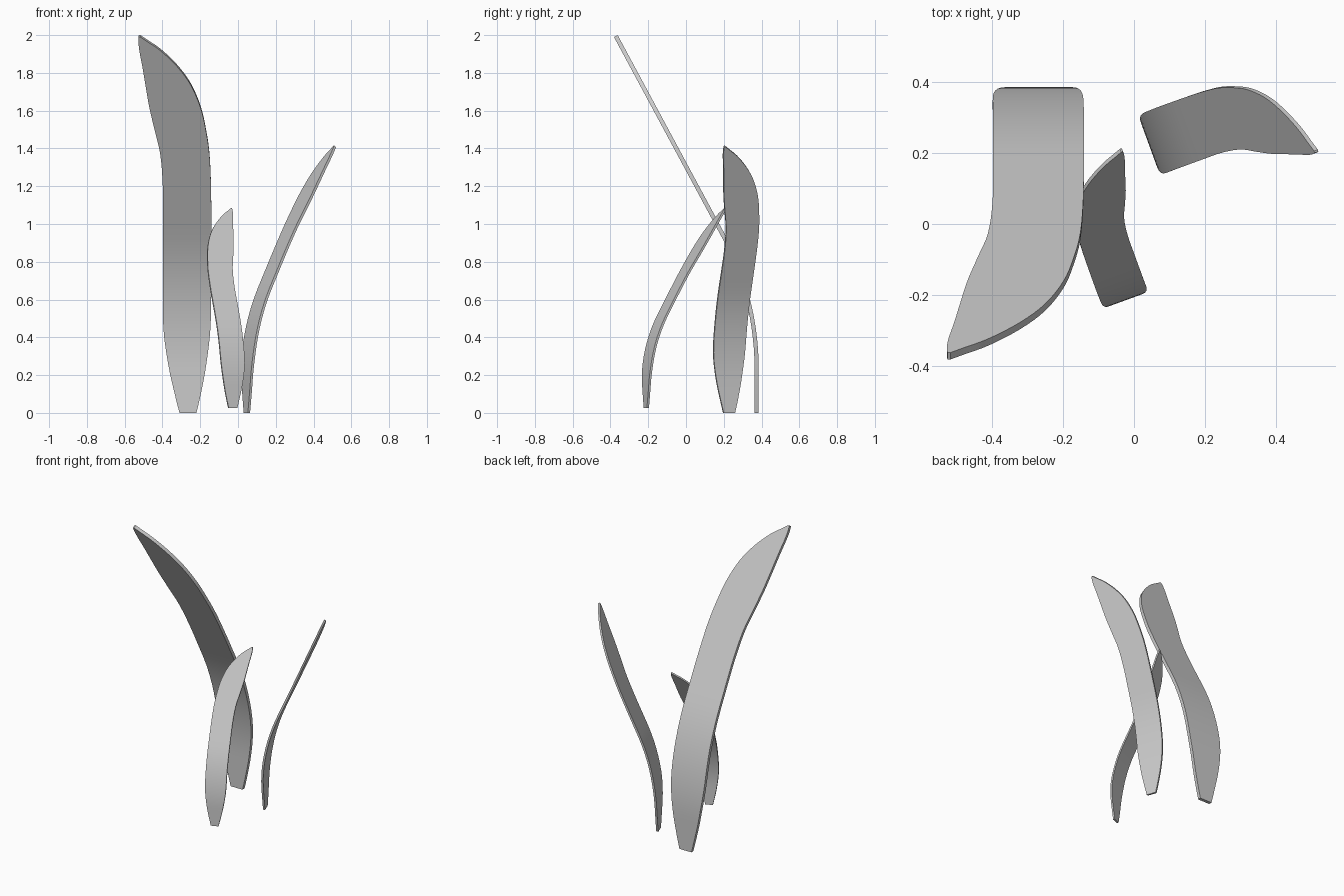
import bpy
from math import radians, sin, cos, tan, asin

if "Cube" in bpy.data.objects:
    bpy.data.objects.remove(bpy.data.objects["Cube"])

# Blade outline: height, left edge, right edge (seen along its lean)
OUTLINE = [(0, -.045, .045), (.1, -.068, .07), (.25, -.096, .103), (.45, -.119, .13),
           (.7, -.124, .132), (1.0, -.124, .132), (1.2, -.122, .133), (1.37, -.114, .146),
           (1.5, -.095, .176), (1.62, -.067, .204), (1.74, -.015, .225),
           (1.836, .055, .241), (1.92, .142, .257), (1.97, .215, .262), (1.995, .252, .260)]
BEND_START, BEND_RADIUS, LEAN = .232, 1.5, radians(28.3)


def forward(z):
    """Side profile: upright base, circular bend, then a straight leaning tip."""
    h = z - BEND_START
    end = BEND_RADIUS * sin(LEAN)
    if h <= 0:
        return 0
    if h < end:
        return BEND_RADIUS * (1 - cos(asin(h / BEND_RADIUS)))
    return BEND_RADIUS * (1 - cos(LEAN)) + (h - end) * tan(LEAN)


def smooth_rows(rows, steps=4):
    """Catmull-Rom resampling of the outline."""
    out = []
    for i in range(len(rows) - 1):
        p = [rows[max(0, min(len(rows) - 1, i + k))] for k in (-1, 0, 1, 2)]
        for s in range(steps):
            t = s / steps
            out.append([.5 * (2 * b + (c - a) * t + (2 * a - 5 * b + 4 * c - d) * t * t
                              + (3 * b - a - 3 * c + d) * t ** 3) for a, b, c, d in zip(*p)])
    return out + [list(rows[-1])]


def blade(name, base, angle, scale, lean=1.0):
    verts, faces = [], []
    for z, left, right in smooth_rows(OUTLINE):
        verts += [(left, forward(z), z), (right, forward(z), z)]
    for i in range(0, len(verts) - 2, 2):
        faces.append((i, i + 1, i + 3, i + 2))
    mesh = bpy.data.meshes.new(name)
    mesh.from_pydata(verts, [], faces)
    obj = bpy.data.objects.new(name, mesh)
    bpy.context.collection.objects.link(obj)
    obj.location = base
    obj.rotation_euler.z = radians(angle)
    obj.scale = (scale, scale * lean, scale)
    solid = obj.modifiers.new("thickness", 'SOLIDIFY')
    solid.thickness = .022
    solid.offset = 0
    bpy.ops.object.select_all(action='DESELECT')
    bpy.context.view_layer.objects.active = obj
    obj.select_set(True)
    bpy.ops.object.modifier_apply(modifier=solid.name)
    bpy.ops.object.shade_smooth_by_angle(angle=radians(30))


# Three grass blades of different size and heading
blade("tall_grass_blade", (-.265, .374, 0), 180, 1.0)
blade("short_grass_blade", (-.028, -.21, .025), 20, .53)
blade("medium_grass_blade", (.047, .228, 0), -70, .7075, lean=.815)
